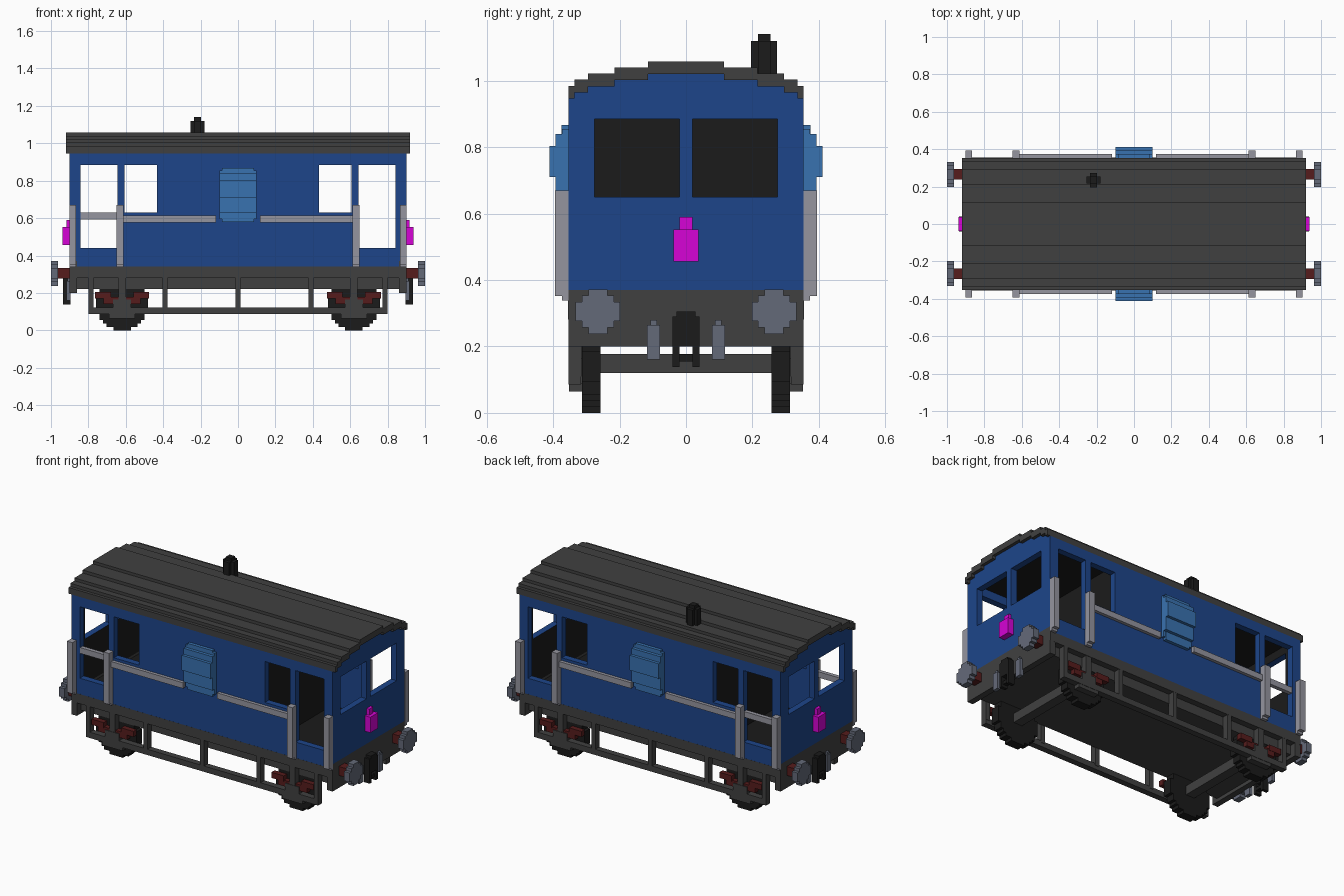
import bpy, bmesh, math
from mathutils import Vector

cube = bpy.data.objects.get("Cube")
if cube:
    bpy.data.objects.remove(cube, do_unlink=True)


def material(name, r, g, b):
    lin = [(c / 255 / 12.92) if c < 10 else ((c / 255 + 0.055) / 1.055) ** 2.4 for c in (r, g, b)] + [1]
    m = bpy.data.materials.new(name)
    m.use_nodes = True
    m.diffuse_color = lin
    bsdf = m.node_tree.nodes["Principled BSDF"]
    bsdf.inputs["Base Color"].default_value = lin
    bsdf.inputs["Roughness"].default_value = 0.8
    return m


BLUE = material("body blue", 29, 69, 138)
LIGHT = material("light blue", 57, 114, 176)
GREY = material("dark grey", 64, 64, 64)
BLACK = material("black", 27, 27, 27)
RAIL = material("rail grey", 149, 149, 159)
SLATE = material("slate", 100, 106, 121)
RED = material("dark red", 86, 28, 28)
PINK = material("magenta", 214, 4, 214)


def finish(name, bm, *mats):
    bmesh.ops.recalc_face_normals(bm, faces=bm.faces)
    me = bpy.data.meshes.new(name)
    bm.to_mesh(me)
    bm.free()
    for m in mats:
        me.materials.append(m)
    ob = bpy.data.objects.new(name, me)
    bpy.context.collection.objects.link(ob)
    return ob


def mirrored(boxes, axes):
    """Boxes are (x0, x1, y0, y1, z0, z1); copy them across x and/or y."""
    out = list(boxes)
    if "x" in axes:
        out += [(-b[1], -b[0], *b[2:]) for b in out]
    if "y" in axes:
        out += [(b[0], b[1], -b[3], -b[2], b[4], b[5]) for b in out]
    return out


def part(name, mat, boxes, axes=""):
    bm = bmesh.new()
    for x0, x1, y0, y1, z0, z1 in mirrored(boxes, axes):
        vs = bmesh.ops.create_cube(bm, size=1)["verts"]
        for v in vs:
            v.co = Vector((x0 if v.co.x < 0 else x1, y0 if v.co.y < 0 else y1, z0 if v.co.z < 0 else z1))
    return finish(name, bm, mat)


def prism(name, mat, outline, d0, d1, place):
    """Extrude a 2D outline from depth d0 to d1."""
    bm = bmesh.new()
    a = [bm.verts.new(place(u, v, d0)) for u, v in outline]
    b = [bm.verts.new(place(u, v, d1)) for u, v in outline]
    bm.faces.new(a)
    bm.faces.new(b)
    for i in range(len(a)):
        j = (i + 1) % len(a)
        bm.faces.new((a[i], a[j], b[j], b[i]))
    return finish(name, bm, mat)


def stepped_disc(r, n):
    """Stair-edged circle outline made of n rows."""
    s = 2 * r / n
    right = []
    for i in range(n):
        z0 = -r + i * s
        w = (round(math.sqrt(r * r - (z0 + s / 2) ** 2) / s - 0.5) + 0.5) * s
        if right and abs(right[-1][0] - w) < 1e-6:
            right[-1] = (w, z0 + s)
        else:
            right += [(w, z0), (w, z0 + s)]
    return right + [(-u, v) for u, v in reversed(right)]


def panel(name, us, vs, is_hole, place, inside, thick=0.04):
    """Wall with openings: blue outside and reveals, own colour inside."""
    bm = bmesh.new()
    keep = {(i, j) for i in range(len(us) - 1) for j in range(len(vs) - 1)
            if not is_hole((us[i] + us[i + 1]) / 2, (vs[j] + vs[j + 1]) / 2)}

    def face(corners, mi):
        bm.faces.new([bm.verts.new(place(us[i], vs[j], d)) for i, j, d in corners]).material_index = mi

    for i, j in keep:
        ring = [(i, j), (i + 1, j), (i + 1, j + 1), (i, j + 1)]
        face([(*c, 0) for c in ring], 0)
        face([(*c, thick) for c in ring], 1)
        for k, nb in enumerate([(i, j - 1), (i + 1, j), (i, j + 1), (i - 1, j)]):
            if nb not in keep:
                p, q = ring[k], ring[(k + 1) % 4]
                face([(*p, 0), (*q, 0), (*q, thick), (*p, thick)], 0)
    bmesh.ops.remove_doubles(bm, verts=bm.verts, dist=1e-5)
    return finish(name, bm, BLUE, inside)


# Roof: stepped arch with the same steps underneath
STEPS = [(0.354, 0.946), (0.335, 0.965), (0.295, 0.983), (0.215, 1.002), (0.115, 1.02)]
arch = []
for k, (y, z) in enumerate(STEPS):
    if k:
        arch.append((y, STEPS[k - 1][1]))
    arch.append((y, z))
top = [(y, z + 0.038) for y, z in arch]
outline = [(-y, z) for y, z in top] + top[::-1] + arch + [(-y, z) for y, z in arch[::-1]]
prism("roof", GREY, outline, -0.92, 0.92, lambda u, v, d: Vector((d, u, v)))


# Side walls with doorways and windows
def side_hole(u, v):
    a = abs(u)
    return (0.645 < a < 0.842 and 0.44 < v < 0.885) or (0.433 < a < 0.607 and 0.63 < v < 0.885)


xs = [-0.86, -0.842, -0.645, -0.607, -0.433, 0.433, 0.607, 0.645, 0.842, 0.86]
for s, side in ((-1, "right"), (1, "left")):
    panel(side + "_side_wall", xs, [0.34, 0.44, 0.63, 0.885, 0.946], side_hole,
          lambda u, v, d, s=s: Vector((u, s * (0.354 - d), v)), BLUE)


# End walls with two windows and a stepped top
def end_hole(u, v):
    a = abs(u)
    limit = max(z for y, z in STEPS if a < y)
    return v > limit or (0.02 < a < 0.275 and 0.65 < v < 0.885)


half = [0.02, 0.115, 0.215, 0.275, 0.295, 0.335, 0.354]
ys = [-y for y in reversed(half)] + half
for s, end in ((-1, "right_end"), (1, "left_end")):
    panel(end + "_wall", ys, [0.37, 0.65, 0.885] + [z for _, z in STEPS], end_hole,
          lambda u, v, d, s=s: Vector((s * (0.9 - d), u, v)), BLACK)

# Dark interior
part("bulkheads", BLACK, [(0.4, 0.428, -0.314, 0.314, 0.35, 0.938)], "x")
part("cabin_floor", BLACK, [(-0.86, 0.86, -0.314, 0.314, 0.335, 0.355)])
part("ceiling", BLACK, [(-0.86, 0.86, -0.314, 0.314, 0.936, 0.944)])

# Posts, their feet and handrails
part("door_posts", RAIL, [(0.865, 0.902, 0.354, 0.394, 0.352, 0.67),
                          (0.612, 0.65, 0.354, 0.394, 0.352, 0.67),
                          (0.865, 0.902, 0.354, 0.373, 0.338, 0.354),
                          (0.612, 0.65, 0.354, 0.373, 0.338, 0.354)], "xy")
part("handrails", RAIL, [(0.118, 0.612, 0.354, 0.374, 0.577, 0.613)], "xy")
part("doorway_rails", RAIL, [(-0.85, -0.642, 0.325, 0.35, 0.593, 0.629)], "y")

# Side lookouts, stepped outward
part("lookouts", LIGHT, [(-0.085, 0.085, 0.35, 0.374, 0.58, 0.867),
                         (-0.1, 0.1, 0.35, 0.373, 0.595, 0.855),
                         (-0.1, 0.1, 0.37, 0.393, 0.63, 0.84),
                         (-0.1, 0.1, 0.39, 0.411, 0.71, 0.803)], "y")

# Chimney
cx, cy = -0.217, 0.235
part("chimney", BLACK, [(cx - 0.038, cx + 0.038, cy - 0.019, cy + 0.019, 1.0, 1.12),
                        (cx - 0.019, cx + 0.019, cy - 0.039, cy + 0.039, 1.0, 1.12),
                        (cx - 0.019, cx + 0.019, cy - 0.019, cy + 0.019, 1.1, 1.14)])

# Underframe
part("floor_frame", GREY, [(-0.87, 0.87, -0.316, 0.316, 0.222, 0.338)])
part("side_sills", GREY, [(-0.9, 0.9, 0.31, 0.3545, 0.281, 0.341)], "y")
part("end_beams", GREY, [(0.862, 0.9, -0.354, 0.354, 0.2, 0.37)], "x")
part("footboards", GREY, [(-0.8, 0.8, 0.316, 0.354, 0.086, 0.122)], "y")
part("footboard_hangers", GREY, [(x - 0.014, x + 0.014, 0.314, 0.354, 0.11, 0.285)
                                 for x in (-0.786, -0.39, 0, 0.39, 0.786)], "y")

# Wheels, axles, axle boxes and springs
for x in (-0.62, 0.62):
    for s in (-1, 1):
        prism("wheel", BLACK, stepped_disc(0.14, 15), 0.257, 0.313,
              lambda u, v, d, x=x, s=s: Vector((x + u, s * d, v + 0.14)))
part("axles", GREY, [(0.59, 0.65, -0.258, 0.258, 0.12, 0.177)], "x")
part("axle_boxes", GREY, [(0.572, 0.668, 0.313, 0.354, 0.085, 0.165),
                          (0.55, 0.69, 0.313, 0.352, 0.064, 0.09),
                          (0.6, 0.64, 0.313, 0.352, 0.16, 0.285)], "xy")
part("springs", RED, [(0.475, 0.56, 0.318, 0.35, 0.17, 0.205),
                      (0.68, 0.765, 0.318, 0.35, 0.17, 0.205),
                      (0.52, 0.72, 0.318, 0.348, 0.14, 0.178)], "xy")

# Buffers
for sx in (-1, 1):
    for sy in (-1, 1):
        prism("buffer_head", SLATE, stepped_disc(0.067, 7), 0.962, 1.0,
              lambda u, v, d, sx=sx, sy=sy: Vector((sx * d, sy * 0.265 + u, 0.305 + v)))
part("buffer_shanks", RED, [(0.895, 0.965, 0.237, 0.293, 0.277, 0.333)], "xy")

# Couplings, hoses and lamps on both ends
part("coupling_hooks", BLACK, [(0.895, 0.935, -0.04, 0.04, 0.2, 0.29),
                               (0.895, 0.935, -0.028, 0.028, 0.285, 0.305),
                               (0.895, 0.935, -0.04, -0.02, 0.138, 0.21),
                               (0.895, 0.935, 0.02, 0.04, 0.138, 0.21),
                               (0.895, 0.925, -0.022, 0.022, 0.155, 0.175)], "x")
part("brake_hoses", SLATE, [(0.895, 0.918, 0.078, 0.117, 0.16, 0.265),
                            (0.895, 0.912, 0.088, 0.107, 0.26, 0.28)], "xy")
part("end_lamps", PINK, [(0.895, 0.938, -0.038, 0.038, 0.455, 0.552),
                         (0.895, 0.918, -0.019, 0.019, 0.55, 0.59)], "x")
